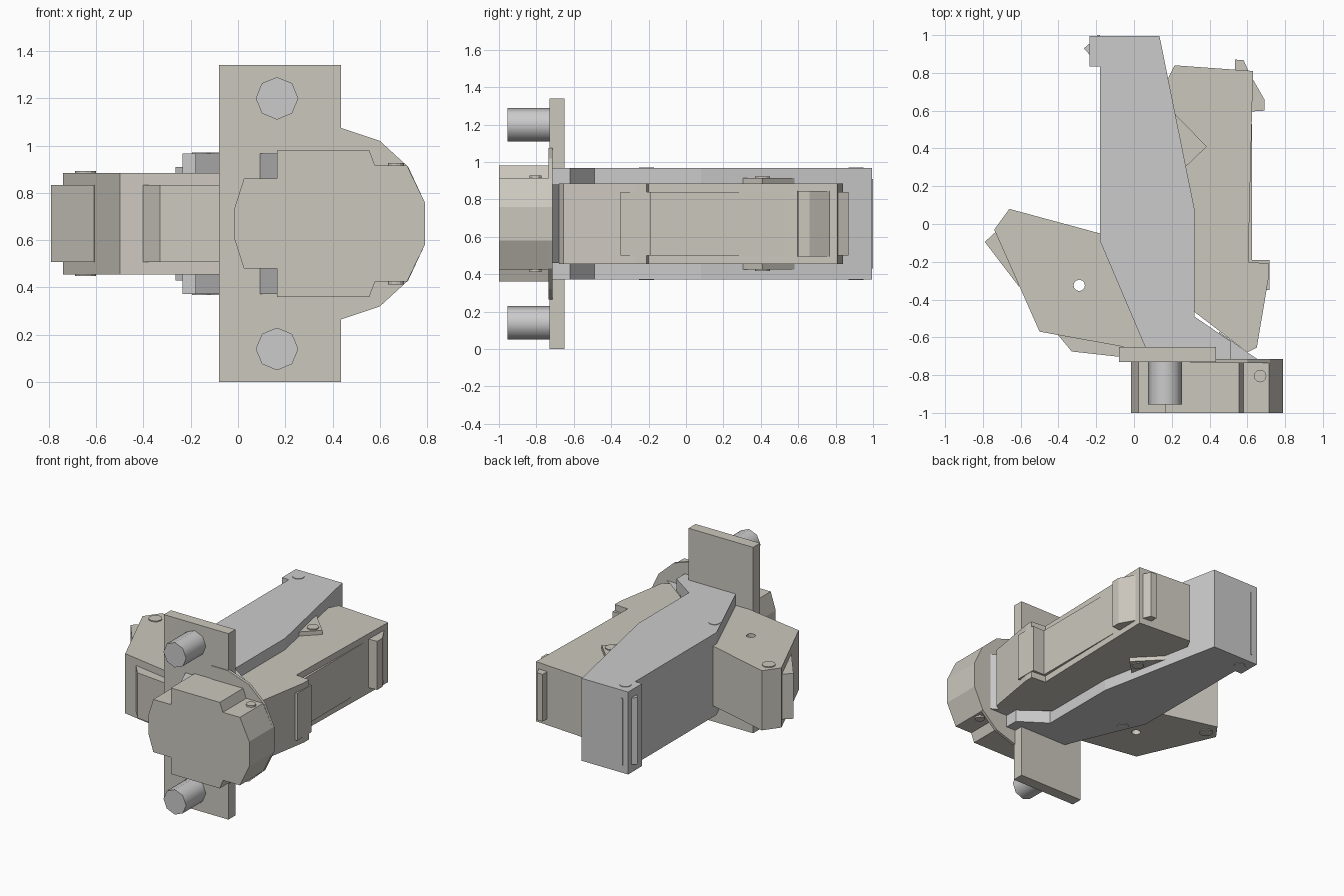
import bpy, bmesh, math
from mathutils import Matrix

if "Cube" in bpy.data.objects:
    bpy.data.objects.remove(bpy.data.objects["Cube"])

MID = 0.67  # height of the mirror plane


def material(name, rgb):
    m = bpy.data.materials.new(name)
    m.diffuse_color = (*rgb, 1)
    m.use_nodes = True
    m.node_tree.nodes["Principled BSDF"].inputs["Base Color"].default_value = m.diffuse_color
    return m


TAN = material("warm_grey", (0.60, 0.575, 0.515))
GREY = material("cool_grey", (0.575, 0.575, 0.59))


def finish(name, bm, mat):
    bmesh.ops.recalc_face_normals(bm, faces=bm.faces)
    me = bpy.data.meshes.new(name)
    bm.to_mesh(me)
    bm.free()
    ob = bpy.data.objects.new(name, me)
    bpy.context.collection.objects.link(ob)
    me.materials.append(mat)
    return ob


def prism(name, pts, a, b, mat=TAN, axis="z"):
    """Extrude an outline: xy points along z, or xz points along y."""
    bm = bmesh.new()
    place = (lambda p, h: (p[0], p[1], h)) if axis == "z" else (lambda p, h: (p[0], h, p[1]))
    f = bm.faces.new([bm.verts.new(place(p, a)) for p in pts])
    r = bmesh.ops.extrude_face_region(bm, geom=[f])
    d = (0, 0, b - a) if axis == "z" else (0, b - a, 0)
    bmesh.ops.translate(bm, verts=[v for v in r["geom"] if isinstance(v, bmesh.types.BMVert)], vec=d)
    return finish(name, bm, mat)


def slab(name, pts, half, mat=TAN):
    return prism(name, pts, MID - half, MID + half, mat)


def cylinder(name, loc, r, depth, n, mat=TAN, along_y=False):
    bm = bmesh.new()
    m = Matrix.Translation(loc)
    if along_y:
        m = m @ Matrix.Rotation(math.pi / 2, 4, "X")
    bmesh.ops.create_cone(bm, cap_ends=True, segments=n, radius1=r, radius2=r, depth=depth, matrix=m)
    return finish(name, bm, mat)


def mirrored(half):
    """Complete an xz outline given its upper half, left to right."""
    return half + [(x, 2 * MID - z) for x, z in reversed(half)]


def rect(x0, x1, y0, y1):
    return [(x0, y0), (x1, y0), (x1, y1), (x0, y1)]


# Mounting plate and thin rounded flange
prism("mounting_plate", rect(-0.08, 0.435, 0, 1.34), -0.73, -0.65, axis="y")
prism("round_flange", mirrored([(0.3, 1.075), (0.435, 1.075), (0.6, 1.02), (0.72, 0.91), (0.79, 0.76)]),
      -0.735, -0.715, axis="y")

# Front cap
prism("front_cap", mirrored([(-0.015, 0.735), (0.025, 0.86), (0.165, 0.86), (0.165, 0.98), (0.555, 0.98),
                             (0.58, 0.915), (0.715, 0.915), (0.79, 0.76)]), -1, -0.72, axis="y")

# Bolts
for i, z in enumerate((1.2, 0.14)):
    bolt = cylinder("bolt_%d" % (i + 1), (0.165, -0.835, z), 0.09, 0.24, 8, GREY, True)
    bpy.ops.object.select_all(action="DESELECT")
    bolt.select_set(True)
    bpy.context.view_layer.objects.active = bolt
    bpy.ops.object.shade_smooth_by_angle(angle=math.radians(50))

# Central lever with its tip pads
slab("lever", [(-0.235, 0.995), (0.135, 0.995), (0.32, 0.08), (0.32, -0.49), (0.51, -0.62), (0.51, -0.95),
               (0.165, -0.95), (0.165, -0.9), (-0.18, -0.09), (-0.18, 0.835), (-0.235, 0.835)], 0.297, GREY)
slab("lever_side_ridge", [(-0.23, 0.96), (-0.265, 0.93), (-0.23, 0.89)], 0.24, GREY)
slab("lever_end_strip", rect(-0.195, -0.18, 0.98, 1.0), 0.24, GREY)
slab("lever_wedge", [(0.2, 0.6), (0.385, 0.41), (0.26, 0.29)], 0.245)

# Right jaw
slab("right_jaw", [(0.18, 0.77), (0.215, 0.84), (0.63, 0.81), (0.605, -0.2), (0.715, -0.21), (0.715, -0.27),
                   (0.65, -0.655), (0.6, -0.68), (0.3, -0.45), (0.1, 0.5)], 0.215)
slab("right_jaw_root", [(0.45, -0.57), (0.6, -0.68), (0.66, -0.72), (0.45, -0.72)], 0.21, GREY)
slab("right_jaw_strip", rect(0.58, 0.625, -0.21, 0.53), 0.17)
slab("right_jaw_rear_pad", [(0.535, 0.8), (0.535, 0.87), (0.58, 0.868), (0.61, 0.8)], 0.17)
slab("right_jaw_side_pad", [(0.61, 0.79), (0.63, 0.765), (0.69, 0.66), (0.69, 0.6), (0.61, 0.595)], 0.175)
slab("right_jaw_front_pad", [(0.66, -0.19), (0.718, -0.19), (0.718, -0.35), (0.66, -0.35)], 0.17)
slab("right_jaw_ledge", rect(0.59, 0.66, -0.21, -0.19), 0.17)

# Left jaw with a through hole
jaw = slab("left_jaw", [(-0.1, -0.07), (-0.18, -0.05), (-0.66, 0.08), (-0.74, -0.03), (-0.5, -0.57),
                        (0.0, -0.66), (0.1, -0.66), (0.1, -0.3)], 0.215)
cutter = cylinder("hole_cutter", (-0.29, -0.325, MID), 0.03, 1, 12)
mod = jaw.modifiers.new("hole", "BOOLEAN")
mod.operation, mod.solver, mod.object = "DIFFERENCE", "EXACT", cutter
bpy.context.view_layer.objects.active = jaw
bpy.ops.object.modifier_apply(modifier="hole")
bpy.data.objects.remove(cutter)
slab("left_jaw_side_pad", [(-0.73, -0.04), (-0.79, -0.095), (-0.61, -0.33), (-0.58, -0.3)], 0.163)
slab("left_jaw_front_pad", [(-0.42, -0.56), (-0.4, -0.59), (-0.33, -0.675), (-0.06, -0.705), (-0.06, -0.62)], 0.163)

# Shallow round buttons, above and below
for name, x, y, r, half, mat in (
        ("lever_tip_button", -0.155, 0.91, 0.04, 0.301, GREY),
        ("lever_bend_button", -0.08, -0.21, 0.04, 0.301, GREY),
        ("left_jaw_button", -0.645, -0.02, 0.045, 0.222, TAN),
        ("wedge_button", 0.31, 0.41, 0.04, 0.252, TAN),
        ("cap_button", 0.668, -0.805, 0.033, 0.257, TAN)):
    for side, s in (("top", 1), ("bottom", -1)):
        cylinder(name + "_" + side, (x, y, MID + s * (half - 0.02)), r, 0.04, 12, mat)
